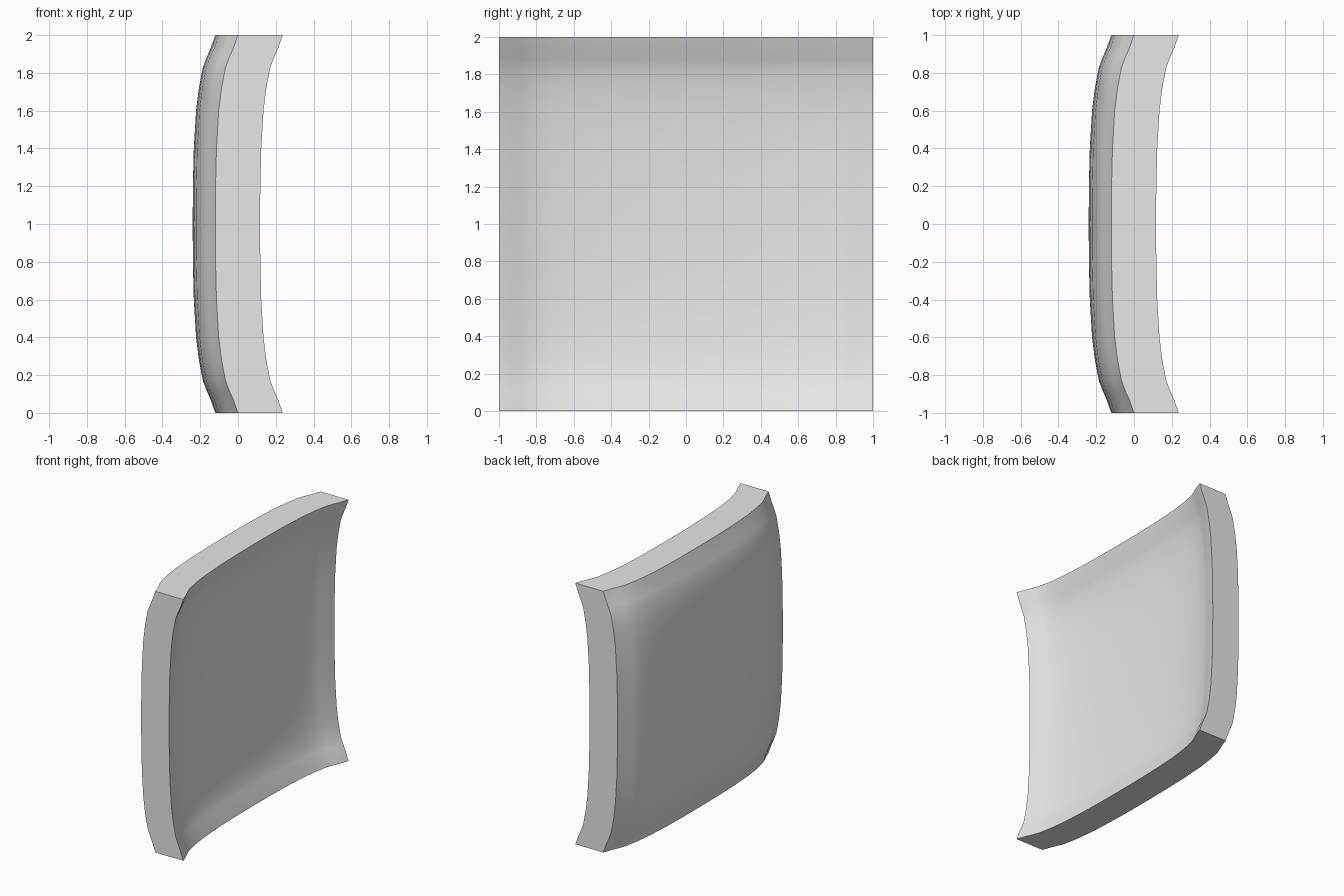
import bpy
import bmesh

cube = bpy.data.objects.get("Cube")
if cube:
    bpy.data.objects.remove(cube, do_unlink=True)

THICKNESS = 0.237

# Dish profile: distance from the centre line, sideways bulge
half = [(0, -.12), (.2, -.119), (.4, -.114), (.6, -.102), (.72, -.087),
        (.83, -.066), (.88, -.047), (.93, -.025), (1, 0)]
profile = [(-t, d) for t, d in reversed(half[1:])] + half

grey = bpy.data.materials.new("light grey")
grey.use_nodes = True
grey.diffuse_color = (.8, .8, .8, 1)
grey.node_tree.nodes["Principled BSDF"].inputs["Base Color"].default_value = (.8, .8, .8, 1)

# Dished sheet: the profile swept along itself in both directions
bm = bmesh.new()
rows = [[bm.verts.new((a + b, y, z + 1)) for y, a in profile] for z, b in profile]
sheet = []
for low, high in zip(rows, rows[1:]):
    for i in range(len(low) - 1):
        sheet.append(bm.faces.new((low[i], high[i], high[i + 1], low[i + 1])))

# Thicken it straight sideways so that the four rims stay flat
extruded = bmesh.ops.extrude_face_region(bm, geom=sheet, use_keep_orig=True)
moved = [v for v in extruded["geom"] if isinstance(v, bmesh.types.BMVert)]
bmesh.ops.translate(bm, verts=moved, vec=(THICKNESS, 0, 0))
bmesh.ops.recalc_face_normals(bm, faces=bm.faces)

mesh = bpy.data.meshes.new("curved_panel")
bm.to_mesh(mesh)
bm.free()
mesh.materials.append(grey)
panel = bpy.data.objects.new("curved_panel", mesh)
bpy.context.collection.objects.link(panel)

# Smooth the dished faces and keep the rims crisp
bpy.ops.object.select_all(action="DESELECT")
panel.select_set(True)
bpy.context.view_layer.objects.active = panel
bpy.ops.object.shade_smooth_by_angle(angle=.6)
